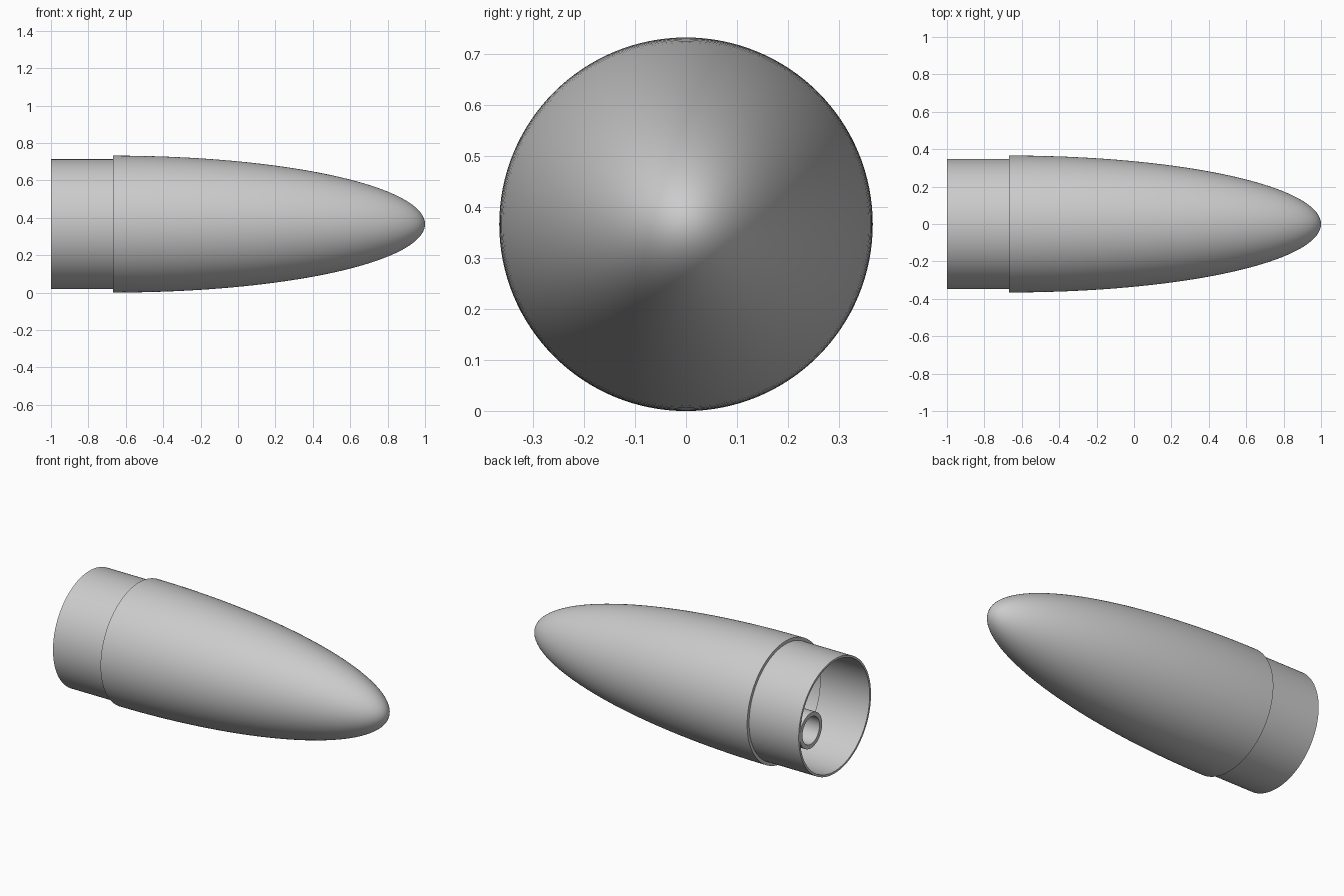
import bpy, bmesh, math
from mathutils import Vector, Matrix

default = bpy.data.objects.get("Cube")
if default:
    bpy.data.objects.remove(default, do_unlink=True)

R = 0.366           # largest outer radius, also the height of the axis
SHOULDER_R = 0.347
BORE_R = 0.334
STEP_X = -0.667
TIP_X = 1.0

grey = bpy.data.materials.new("plain grey")
grey.use_nodes = True
colour = (0.6, 0.6, 0.6, 1)
grey.diffuse_color = colour
grey.node_tree.nodes["Principled BSDF"].inputs["Base Color"].default_value = colour


def lathe(name, profile, steps, centre, closed=False):
    """Spin an (x, radius) profile about a line parallel to x."""
    bm = bmesh.new()
    verts = [bm.verts.new((x, r, 0)) for x, r in profile]
    pairs = list(zip(verts, verts[1:]))
    if closed:
        pairs.append((verts[-1], verts[0]))
    edges = [bm.edges.new(p) for p in pairs]
    bmesh.ops.spin(bm, geom=verts + edges, cent=(0, 0, 0), axis=(1, 0, 0),
                   angle=math.tau, steps=steps, use_merge=True)
    bmesh.ops.remove_doubles(bm, verts=bm.verts, dist=1e-5)
    bmesh.ops.recalc_face_normals(bm, faces=bm.faces)
    bmesh.ops.transform(bm, matrix=Matrix.Translation(Vector(centre)), verts=bm.verts)
    mesh = bpy.data.meshes.new(name)
    bm.to_mesh(mesh)
    bm.free()
    mesh.materials.append(grey)
    obj = bpy.data.objects.new(name, mesh)
    bpy.context.collection.objects.link(obj)
    bpy.ops.object.select_all(action="DESELECT")
    obj.select_set(True)
    bpy.context.view_layer.objects.active = obj
    bpy.ops.object.shade_smooth_by_angle(angle=math.radians(30))
    return obj


def ellipse(length, radius, count):
    """Quarter ellipse running from the step to the tip."""
    angles = [math.pi / 2 * i / count for i in range(count + 1)]
    return [(STEP_X + length * math.sin(a), radius * math.cos(a)) for a in angles]


# Hollow nose shell with its open shoulder sleeve
length = TIP_X - STEP_X
outer = [(-1, SHOULDER_R), (STEP_X, SHOULDER_R)] + ellipse(length, R, 40)
inner = ellipse(length - 0.03, R - 0.02, 40)[::-1] + [(STEP_X, BORE_R), (-1, BORE_R)]
lathe("nose_shell", outer + inner, 128, (0, 0, R), closed=True)

# Small tube lying against the back wall of the bore
TUBE_R = 0.107
tube = [(-1, TUBE_R), (-0.15, TUBE_R), (-0.15, 0.082), (-1, 0.082)]
lathe("inner_tube", tube, 64, (0, BORE_R - TUBE_R + 0.002, R), closed=True)
